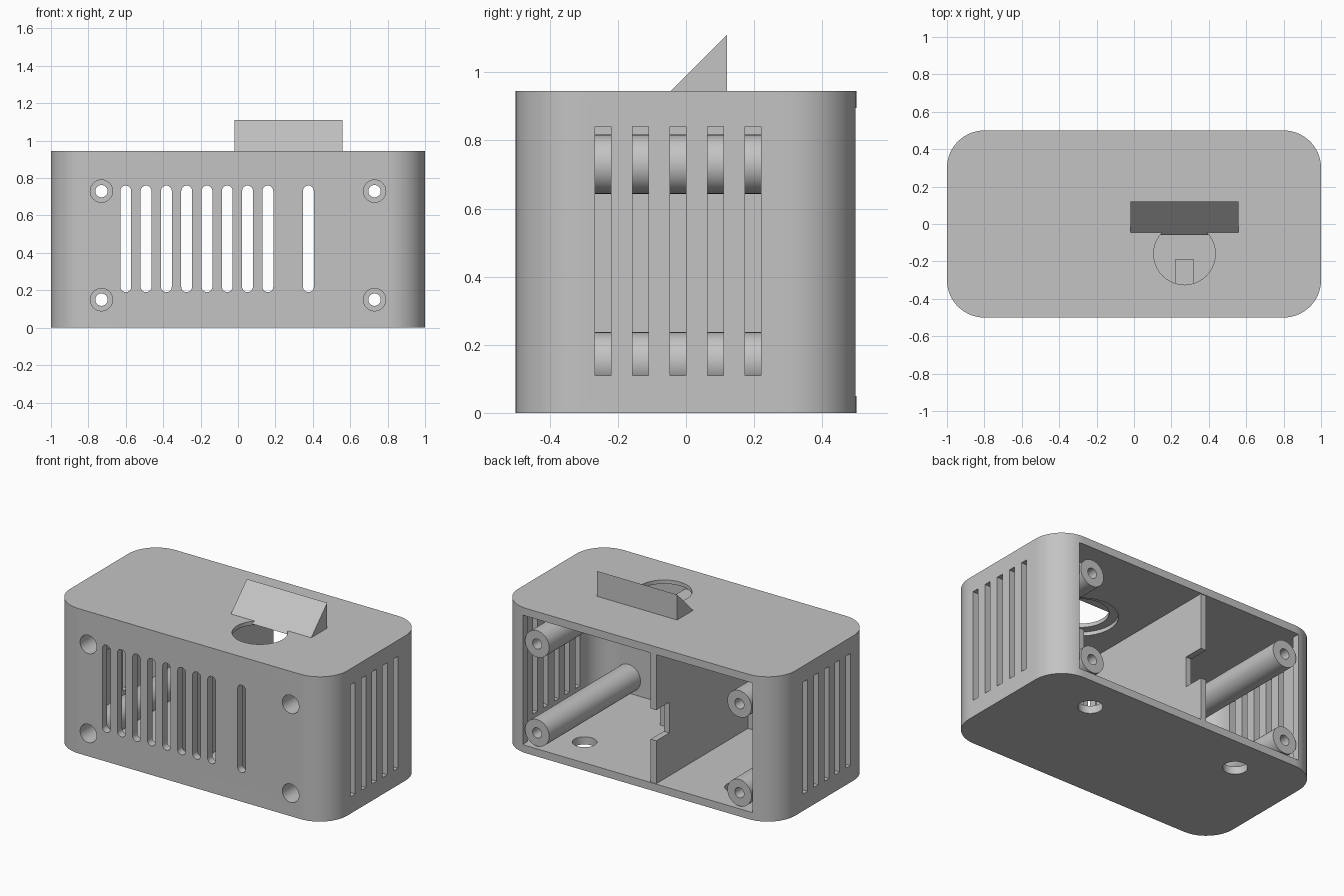
import bpy, bmesh, math

if "Cube" in bpy.data.objects:
    bpy.data.objects.remove(bpy.data.objects["Cube"], do_unlink=True)

grey = bpy.data.materials.new("plain grey")
grey.use_nodes = True
grey.diffuse_color = (0.55, 0.55, 0.55, 1)
grey.node_tree.nodes["Principled BSDF"].inputs["Base Color"].default_value = (0.55, 0.55, 0.55, 1)


def rounded(cx, cy, hx, hy, r, steps=10):
    """Rounded rectangle outline; a circle when hx = hy = r."""
    pts = []
    for q, (sx, sy) in enumerate([(1, 1), (-1, 1), (-1, -1), (1, -1)]):
        for i in range(steps + 1):
            a = math.pi / 2 * (q + i / steps)
            p = (cx + sx * (hx - r) + r * math.cos(a), cy + sy * (hy - r) + r * math.sin(a))
            if not pts or math.dist(p, pts[-1]) > 1e-5:
                pts.append(p)
    if math.dist(pts[0], pts[-1]) < 1e-5:
        pts.pop()
    return pts


def circle(cx, cy, r):
    return rounded(cx, cy, r, r, r)


def rect(x0, x1, y0, y1):
    return [(x0, y0), (x1, y0), (x1, y1), (x0, y1)]


def prisms(name, profiles, axis, a, b):
    """Extrude outlines along an axis, from a to b, into one object."""
    place = {"x": lambda u, v, w: (w, u, v),
             "y": lambda u, v, w: (u, w, v),
             "z": lambda u, v, w: (u, v, w)}[axis]
    bm = bmesh.new()
    for prof in profiles:
        low = [bm.verts.new(place(u, v, a)) for u, v in prof]
        high = [bm.verts.new(place(u, v, b)) for u, v in prof]
        bm.faces.new(low)
        bm.faces.new(high)
        for i in range(len(prof)):
            j = (i + 1) % len(prof)
            bm.faces.new((low[i], low[j], high[j], high[i]))
    bmesh.ops.recalc_face_normals(bm, faces=bm.faces)
    mesh = bpy.data.meshes.new(name)
    bm.to_mesh(mesh)
    bm.free()
    mesh.materials.append(grey)
    obj = bpy.data.objects.new(name, mesh)
    bpy.context.collection.objects.link(obj)
    return obj


def activate(obj):
    bpy.ops.object.select_all(action="DESELECT")
    obj.select_set(True)
    bpy.context.view_layer.objects.active = obj


def cut(obj, profiles, axis, a, b):
    """Subtract extruded outlines from an object."""
    tool = prisms("cutter", profiles, axis, a, b)
    tool.hide_render = True
    activate(obj)
    mod = obj.modifiers.new("cut", "BOOLEAN")
    mod.operation = "DIFFERENCE"
    mod.solver = "EXACT"
    mod.object = tool
    bpy.ops.object.modifier_apply(modifier=mod.name)
    bpy.data.objects.remove(tool, do_unlink=True)


def smooth(obj):
    activate(obj)
    bpy.ops.object.shade_smooth_by_angle(angle=math.radians(30))


HEIGHT, WALL = 0.945, 0.05
INNER_TOP = HEIGHT - WALL
post_spots = [(x, z) for x in (-0.73, 0.73) for z in (0.15, 0.73)]

# Hollow case, open at the back
case = prisms("case", [rounded(0, 0, 1, 0.5, 0.2, 14)], "z", 0, HEIGHT)
cut(case, [rounded(0, 0, 0.95, 0.45, 0.15, 14)], "z", WALL, INNER_TOP)
cut(case, [rect(-0.83, 0.83, WALL, INNER_TOP)], "y", 0.3, 0.7)

# Front vents, with one left out in front of the sensor block
vents = [rounded(-0.6 + 0.1085 * i, 0.475, 0.029, 0.285, 0.029, 6) for i in range(10) if i != 8]
cut(case, vents, "y", -0.6, -0.4)

# Side vents
side = [rect(y - 0.0235, y + 0.0235, 0.11, 0.84) for y in [-0.243 + 0.11 * i for i in range(5)]]
for s in (-1, 1):
    cut(case, side, "x", s * 0.9, s * 1.1)

# Floor holes, top hole and its recess from inside
cut(case, [circle(s * 0.55, 0.26, 0.073) for s in (-1, 1)], "z", -0.1, 0.1)
cut(case, [circle(0.27, -0.16, 0.22)], "z", 0.8, 0.92)
cut(case, [circle(0.27, -0.16, 0.165)], "z", 0.85, 1.0)

# Screw holes in the front
cut(case, [circle(x, z, 0.06) for x, z in post_spots], "y", -0.6, -0.4)
smooth(case)

# Screw posts with a wide bore in front and a narrow one behind
for n, (x, z) in enumerate(post_spots):
    post = prisms("screw_post_%d" % (n + 1), [circle(x, z, 0.087)], "y", -0.46, 0.492)
    cut(post, [circle(x, z, 0.06)], "y", -0.6, -0.15)
    cut(post, [circle(x, z, 0.033)], "y", -0.3, 0.6)
    smooth(post)

# Divider with a cable notch in its back edge
prisms("divider", [[(-0.46, 0.04), (0.495, 0.04), (0.495, 0.33), (0.36, 0.33), (0.36, 0.53),
                    (0.495, 0.53), (0.495, 0.905), (-0.46, 0.905)]], "x", -0.132, -0.092)

# Block behind the front wall, under the top hole
prisms("sensor_block", [rect(0.22, 0.32, -0.46, -0.19)], "z", 0.04, 0.84)

# Sloped hood beside the top hole
prisms("hood", [[(-0.06, 0.93), (0.12, 0.93), (0.12, 1.11)]], "x", -0.02, 0.56)
